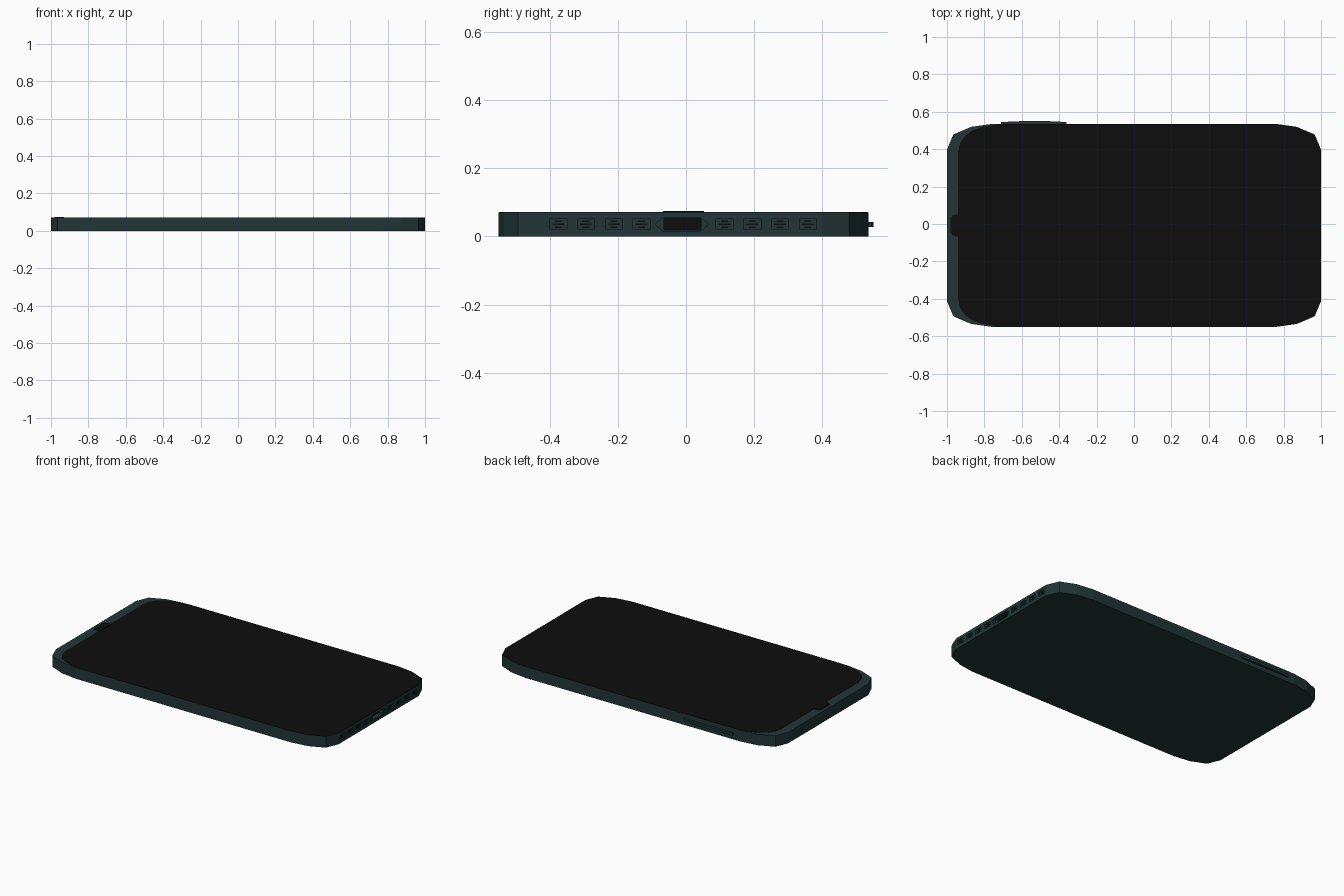
import bpy, bmesh
from mathutils import Vector

if "Cube" in bpy.data.objects:
    bpy.data.objects.remove(bpy.data.objects["Cube"])

YC, H = -0.0075, 0.5425          # body centre and half width in y


def material(name, rgb):
    m = bpy.data.materials.new(name)
    m.diffuse_color = (*rgb, 1)
    m.use_nodes = True
    m.node_tree.nodes["Principled BSDF"].inputs["Base Color"].default_value = m.diffuse_color
    return m


TEAL = material("dark_teal", (0.016, 0.036, 0.037))
BLACK = material("screen_black", (0.004, 0.004, 0.004))


def prisms(name, outlines, lo, hi, mat, axis="z"):
    """Extrude flat outlines between lo and hi along the given axis."""
    place = {"z": lambda a, b, h: (a, b, h), "x": lambda a, b, h: (h, a, b)}[axis]
    bm = bmesh.new()
    for pts in outlines:
        face = bm.faces.new([bm.verts.new(place(a, b, lo)) for a, b in pts])
        ext = bmesh.ops.extrude_face_region(bm, geom=[face])["geom"]
        move = Vector(place(0, 0, hi - lo))
        bmesh.ops.translate(bm, vec=move,
                            verts=[v for v in ext if isinstance(v, bmesh.types.BMVert)])
    bmesh.ops.recalc_face_normals(bm, faces=bm.faces)
    me = bpy.data.meshes.new(name)
    bm.to_mesh(me)
    bm.free()
    me.materials.append(mat)
    ob = bpy.data.objects.new(name, me)
    bpy.context.collection.objects.link(ob)
    return ob


def mirrored(half):
    """Close a half outline (upper side) by mirroring it across the y centre."""
    return [(x, YC + y) for x, y in half] + [(x, YC - y) for x, y in reversed(half)]


def rect(a, b, w, h):
    return [(a - w / 2, b - h / 2), (a + w / 2, b - h / 2),
            (a + w / 2, b + h / 2), (a - w / 2, b + h / 2)]


def cut(target, cutter):
    cutter.hide_render = True
    cutter.display_type = "WIRE"
    mod = target.modifiers.new("cut", "BOOLEAN")
    mod.operation, mod.object, mod.solver = "DIFFERENCE", cutter, "EXACT"


# Body with faceted corners
corner = [(0.76, H), (0.87, 0.527), (0.966, 0.486), (1.0, 0.405)]
body = prisms("body", [mirrored([(-x, y) for x, y in reversed(corner)] + corner)],
              0, 0.0705, TEAL)

# Screen covering the top, with a bare strip at the left end
left = [(-0.94, 0.395), (-0.93, 0.44), (-0.905, 0.478), (-0.865, 0.507),
        (-0.81, 0.527), (-0.72, H - 0.001)]
right = [(x - 0.0005, y - 0.001) for x, y in corner]
prisms("screen", [mirrored(left + right)], 0.07, 0.072, BLACK)

# Front sensor tab
prisms("sensor_tab", [mirrored([(-0.98, 0.04), (-0.97, 0.053), (-0.955, 0.058), (-0.93, 0.06)])],
       0.068, 0.0745, BLACK)

# Side button
prisms("side_button", [[(-0.71, 0.525), (-0.36, 0.525), (-0.36, 0.545), (-0.46, 0.55),
                        (-0.6, 0.55), (-0.71, 0.545)]], 0.028, 0.043, TEAL)

# Charging port and speaker recesses in the right end
speakers = [s + i * 0.0815 for s in (-0.375, 0.113) for i in range(4)]
rim = [(-0.09, 0.036), (-0.068, 0.016), (0.044, 0.016),
       (0.066, 0.036), (0.044, 0.055), (-0.068, 0.055)]
cut(body, prisms("recess_cutter", [rect(y, 0.036, 0.05, 0.03) for y in speakers] + [rim],
                 0.994, 1.05, TEAL, "x"))
cut(body, prisms("port_cutter", [rect(-0.01, 0.036, 0.108, 0.034)], 0.96, 1.05, TEAL, "x"))
prisms("charging_port", [rect(-0.01, 0.036, 0.108, 0.034)], 0.955, 0.965, BLACK, "x")

# Speaker slots
slots = [rect(y, 0.036 + dz, w, 0.004) for y in speakers
         for dz, w in ((-0.009, 0.02), (0, 0.034), (0.009, 0.02))]
prisms("speaker_slots", slots, 0.992, 0.996, BLACK, "x")
